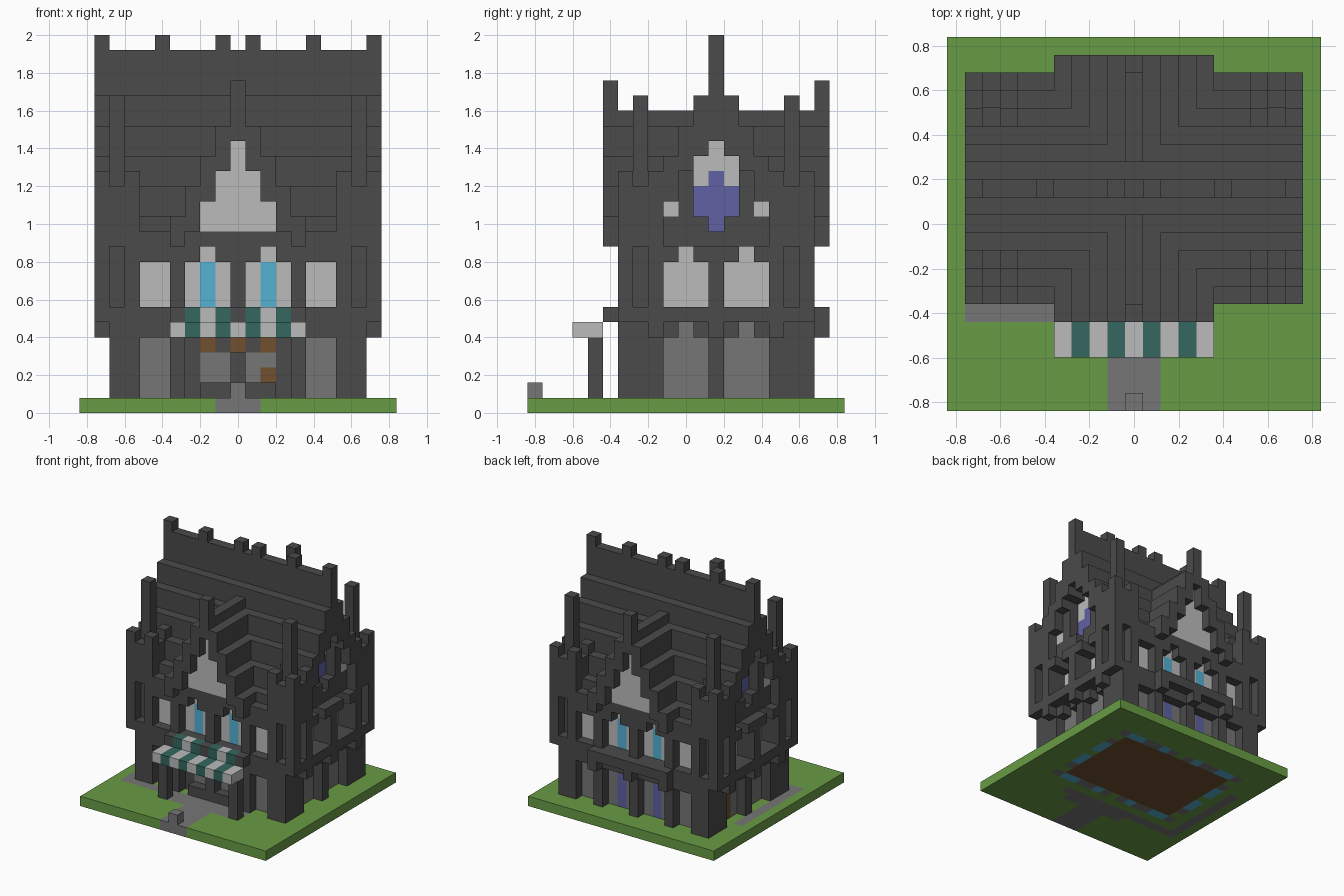
import bpy, bmesh
from mathutils import Vector

U = 0.08          # size of one block
MID = 2           # the house is mirrored front to back about this row

cube = bpy.data.objects.get("Cube")
if cube:
    bpy.data.objects.remove(cube)

COLOURS = {
    "dark stone": (0.069, 0.069, 0.069),
    "light plaster": (0.5, 0.5, 0.5),
    "grey stone": (0.18, 0.18, 0.18),
    "grass green": (0.14, 0.33, 0.058),
    "teal cloth": (0.034, 0.135, 0.112),
    "cyan glass": (0.09, 0.44, 0.65),
    "violet glass": (0.117, 0.122, 0.37),
    "brown wood": (0.165, 0.08, 0.028),
}
PARTS = {
    "lawn": "grass green", "path": "grey stone", "floor": "brown wood",
    "footing_glass": "cyan glass", "footing_stone": "grey stone",
    "ground_walls": "dark stone", "ground_panels": "grey stone",
    "ground_windows": "violet glass", "woodwork": "brown wood",
    "upper_walls": "dark stone", "upper_panels": "light plaster",
    "upper_windows": "cyan glass", "roof": "dark stone",
    "gable_boards": "dark stone", "gable_panels": "light plaster",
    "gable_windows": "violet glass", "corner_turrets": "dark stone",
    "ridge_finials": "dark stone", "ledges": "dark stone",
    "awning_light": "light plaster", "awning_teal": "teal cloth",
    "awning_posts": "dark stone", "path_stone": "grey stone",
}
cells = {}


def fill(part, xs, ys, zs, flip=""):
    """Fill a block range (inclusive); part None carves. flip mirrors in x and/or y."""
    for x in range(xs[0], xs[1] + 1):
        for y in range(ys[0], ys[1] + 1):
            for z in range(zs[0], zs[1] + 1):
                for px in {x, -x} if "x" in flip else {x}:
                    for py in {y, 2 * MID - y} if "y" in flip else {y}:
                        if part:
                            cells[px, py, z] = part
                        else:
                            cells.pop((px, py, z), None)


def recess(part, xs, ys, zs, step, flip):
    """Cut an opening and set a panel behind it, offset by step."""
    fill(None, xs, ys, zs, flip)
    dx, dy = step
    fill(part, (xs[0] + dx, xs[0] + dx) if dx else xs,
         (ys[0] + dy, ys[1] + dy), zs, flip)


IN_Y, IN_X = (0, 1), (-1, 0)

# Lawn, path and the floor showing underneath
fill("lawn", (-10, 10), (-10, 10), (0, 0))
fill("path", (-1, 1), (-10, -5), (0, 0))
fill("path", (-3, 3), (-6, -6), (0, 0))
fill("path", (-9, 4), (-5, -5), (0, 0))
fill("path", (-9, -9), (-5, 4), (0, 0))
fill("floor", (-6, 6), (-2, 6), (0, 0))
for x in (1, 3, 4, 7):
    fill("footing_stone", (x, x), (-3, -3), (0, 0), "xy")
fill("footing_stone", (7, 7), (-1, -1), (0, 0), "xy")
fill("footing_glass", (5, 6), (-3, -3), (0, 0), "xy")
fill("footing_glass", (7, 7), (0, 1), (0, 0), "xy")
fill("footing_glass", (2, 2), (-3, -3), (0, 0), "xy")
fill("path_stone", (0, 0), (-10, -10), (1, 1))

# Ground storey
fill("ground_walls", (-8, 8), (-4, 8), (1, 5))
recess("ground_panels", (5, 6), (-4, -4), (1, 4), IN_Y, "xy")
recess("ground_panels", (8, 8), (-1, 1), (1, 4), IN_X, "xy")
recess("ground_panels", (8, 8), (0, 0), (5, 5), IN_X, "xy")
recess("ground_panels", (1, 3), (8, 8), (1, 4), (0, -1), "x")
fill("ground_windows", (2, 2), (7, 7), (1, 4), "x")

# Shop front above its counter, and the side door
recess("ground_panels", (1, 2), (-4, -4), (2, 3), IN_Y, "x")
fill(None, (3, 3), (-4, -4), (1, 4), "x")
fill(None, (-2, 2), (-4, -4), (4, 4))
for x in (-2, 0, 2):
    fill("woodwork", (x, x), (-3, -3), (4, 4))
fill("woodwork", (2, 2), (-3, -3), (2, 2))
fill("woodwork", (-7, -7), (4, 5), (1, 3))

# Upper storey with corbels below the overhang
fill("upper_walls", (-9, 9), (-4, 8), (6, 10))
for y in (-2, 2):
    fill("upper_walls", (9, 9), (y, y), (5, 5), "xy")
recess("upper_panels", (5, 6), (-4, -4), (7, 9), IN_Y, "xy")
recess("upper_panels", (1, 3), (-4, -4), (7, 9), IN_Y, "xy")
recess("upper_panels", (2, 2), (-4, -4), (10, 10), IN_Y, "xy")
recess("upper_panels", (8, 9), (-1, 1), (7, 9), IN_X, "xy")
recess("upper_panels", (8, 9), (0, 0), (10, 10), IN_X, "xy")
fill("upper_windows", (2, 2), (-3, -3), (7, 9), "xy")
fill(None, (8, 8), (-4, -4), (7, 10), "xy")
fill(None, (9, 9), (-3, -3), (7, 10), "xy")

# Stepped main roof crossed by the front and back gables
MAIN = (24, 21, 19, 17, 15, 13, 12)
CROSS = (20, 19, 17, 15, 13)
for x in range(9):
    for d in range(7):
        top = max(MAIN[d], CROSS[x] if x < len(CROSS) else 0)
        fill("roof", (x, x), (MID + d, MID + d), (11, top - 1), "xy")

# Front and back gables: stepped edge boards with plaster set behind
for x, (low, high) in enumerate(((18, 21), (16, 18), (14, 16), (12, 14), (11, 12))):
    fill("gable_boards", (x, x), (-5, -5), (low, high), "xy")
    if x < 3:
        fill("gable_panels", (x, x), (-4, -4), (12, low - 1), "xy")

# End gables: stepped edge boards over a wall with a deep cross shaped window
for d, low in enumerate((18, 17, 16, 14, 11)):
    fill("gable_boards", (9, 9), (MID - d, MID - d), (low, MAIN[d] - 1), "xy")
recess("gable_panels", (8, 8), (1, 3), (13, 16), IN_X, "x")
recess("gable_panels", (8, 8), (2, 2), (12, 17), IN_X, "x")
fill("gable_panels", (8, 8), (-1, -1), (13, 13), "xy")
fill("gable_windows", (7, 7), (1, 3), (13, 14), "x")
fill("gable_windows", (7, 7), (2, 2), (12, 15), "x")

# Corner turrets with crenels and a tall pinnacle
fill("corner_turrets", (7, 9), (-4, -2), (11, 14), "xy")
for y in (-4, -2):
    for x in (7, 9):
        fill("corner_turrets", (x, x), (y, y), (15, 15), "xy")
fill("corner_turrets", (8, 8), (-3, -3), (15, 20), "xy")

# Finials along the ridge
for x in (1, 5, 9):
    fill("ridge_finials", (x, x), (MID, MID), (24, 24), "x")

# Ledges on the front and back
fill("ledges", (-4, 4), (-5, -5), (6, 6), "y")
for x in (0, 4):
    fill("ledges", (x, x), (9, 9), (5, 5), "x")

# Striped awning on posts
for x in range(5):
    cloth = "awning_teal" if x % 2 else "awning_light"
    fill(cloth, (x, x), (-7, -6), (5, 5), "x")
    if 0 < x < 4:
        fill(cloth, (x, x), (-5, -5), (6, 6), "x")
fill("awning_posts", (4, 4), (-6, -6), (1, 4), "x")

# Materials
mats = {}
for name, rgb in COLOURS.items():
    m = bpy.data.materials.new(name)
    m.use_nodes = True
    m.diffuse_color = (*rgb, 1)
    m.node_tree.nodes["Principled BSDF"].inputs["Base Color"].default_value = (*rgb, 1)
    mats[name] = m

# Skin each part with its exposed block faces, then merge the flat ones
for part, colour in PARTS.items():
    bm = bmesh.new()
    for cell, owner in cells.items():
        if owner != part:
            continue
        c = Vector(cell)
        for axis in range(3):
            for sign in (-1, 1):
                n = Vector((0, 0, 0))
                n[axis] = sign
                if tuple(int(v) for v in c + n) in cells:
                    continue
                a = Vector((0, 0, 0))
                a[(axis + 1) % 3] = 0.5
                b = n.cross(a)
                mid = c + n / 2 + Vector((0, 0, 0.5))
                corners = (mid - a - b, mid + a - b, mid + a + b, mid - a + b)
                bm.faces.new([bm.verts.new(p * U) for p in corners])
    bmesh.ops.remove_doubles(bm, verts=bm.verts, dist=U / 100)
    bmesh.ops.dissolve_limit(bm, angle_limit=0.01, verts=bm.verts, edges=bm.edges)
    mesh = bpy.data.meshes.new(part)
    bm.to_mesh(mesh)
    bm.free()
    mesh.materials.append(mats[colour])
    bpy.context.collection.objects.link(bpy.data.objects.new(part, mesh))
